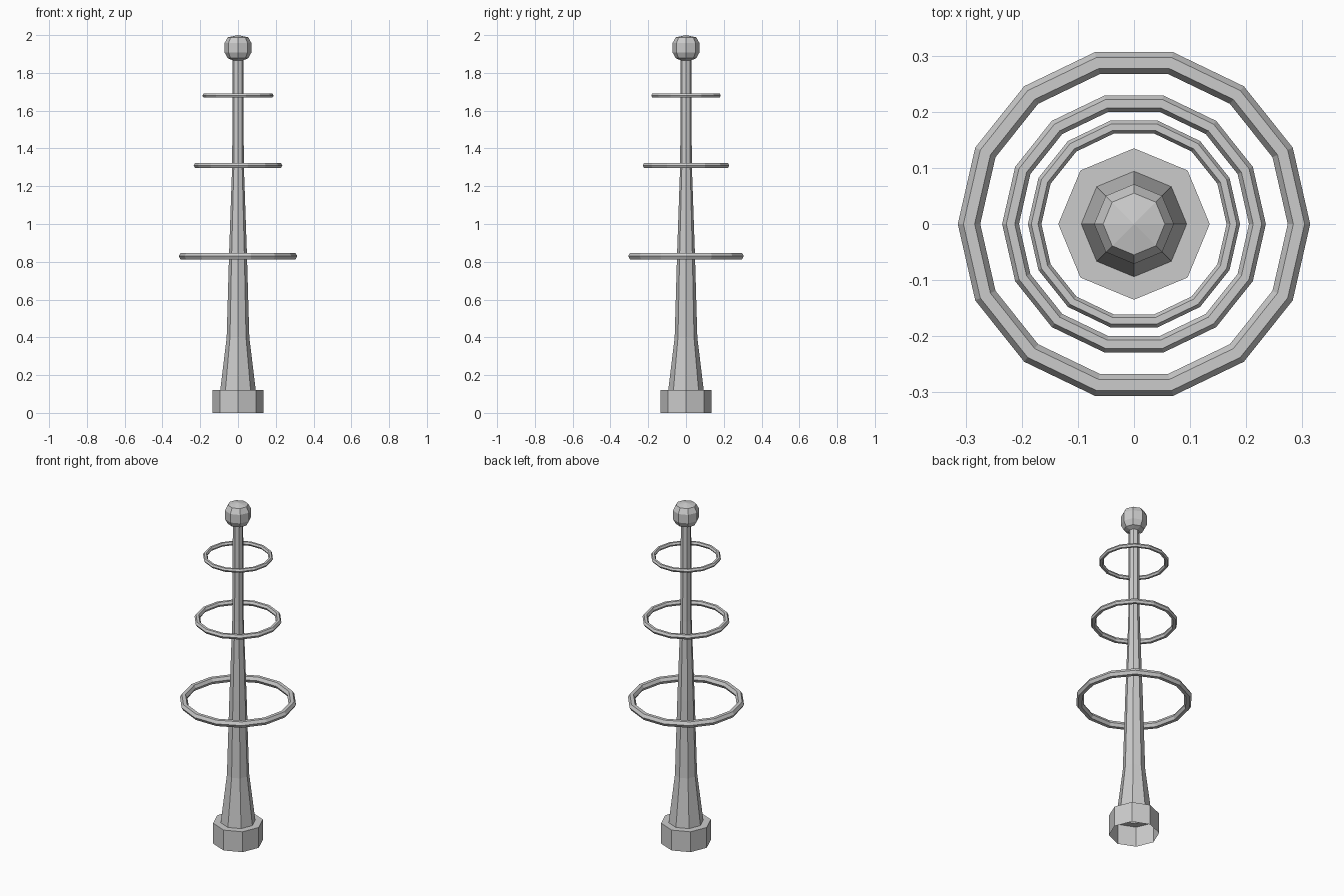
import bpy
from math import cos, sin, tau

if "Cube" in bpy.data.objects:
    bpy.data.objects.remove(bpy.data.objects["Cube"])


def add_mesh(name, verts, faces):
    mesh = bpy.data.meshes.new(name)
    mesh.from_pydata(verts, [], faces)
    mesh.update()
    obj = bpy.data.objects.new(name, mesh)
    bpy.context.collection.objects.link(obj)
    return obj


def lathe(name, profile, sides=8, apex=None):
    """Revolve (radius, z) points, listed bottom to top; apex closes the top with a fan."""
    verts = [(r * cos(tau * j / sides), r * sin(tau * j / sides), z)
             for r, z in profile for j in range(sides)]
    faces = []
    for i in range(len(profile) - 1):
        for j in range(sides):
            k = (j + 1) % sides
            a, b = i * sides, (i + 1) * sides
            faces.append((a + j, a + k, b + k, b + j))
    if apex is not None:
        top = (len(profile) - 1) * sides
        verts.append((0, 0, apex))
        faces += [(top + j, top + (j + 1) % sides, len(verts) - 1) for j in range(sides)]
    return add_mesh(name, verts, faces)


def ring(name, radius, thickness, z, sides=14, section=6):
    """Floating hoop with a hexagonal cross-section."""
    verts, faces = [], []
    for i in range(sides):
        a = tau * i / sides
        for j in range(section):
            b = tau * j / section
            r = radius + thickness * cos(b)
            verts.append((r * cos(a), r * sin(a), z + thickness * sin(b)))
            i2, j2 = (i + 1) % sides, (j + 1) % section
            faces.append((i * section + j, i2 * section + j,
                          i2 * section + j2, i * section + j2))
    return add_mesh(name, verts, faces)


# Octagonal foot, hollow and open underneath
lathe("base", [(0.135, 0), (0.135, 0.12), (0.094, 0.12)])

# Tapering mast
lathe("mast", [(0.094, 0.12), (0.06, 0.40), (0.047, 0.85),
               (0.031, 1.31), (0.028, 1.88)])

# Faceted ball on top
lathe("finial", [(0.027, 1.866), (0.055, 1.878), (0.071, 1.908),
                 (0.071, 1.958), (0.055, 1.988)], apex=2.0)

# Three hoops, shrinking upwards
for name, radius, thickness, z in (("lower_ring", 0.294, 0.020, 0.83),
                                   ("middle_ring", 0.220, 0.015, 1.31),
                                   ("upper_ring", 0.177, 0.012, 1.68)):
    ring(name, radius, thickness, z)
